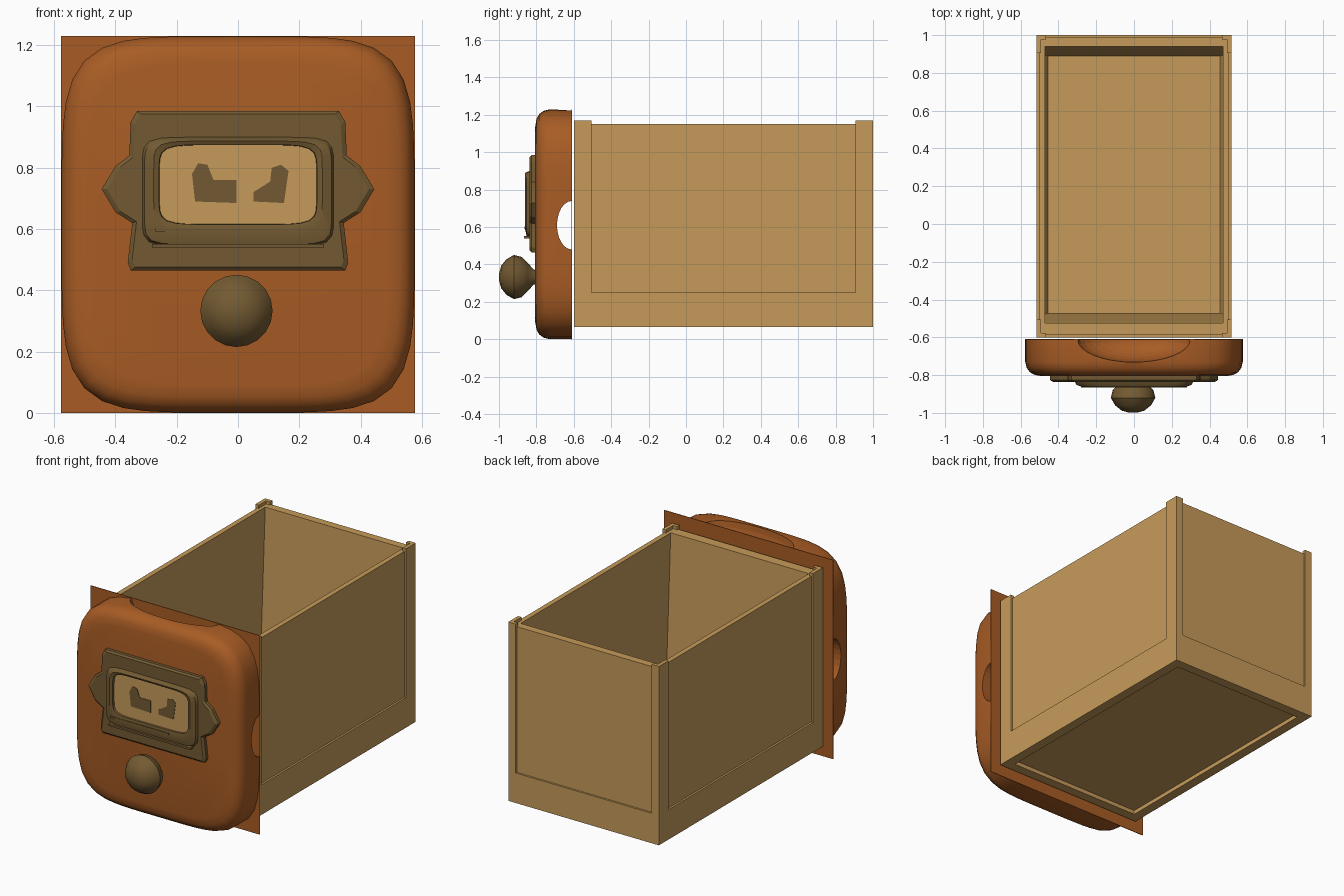
import bpy, bmesh
from math import cos, sin, pi

if "Cube" in bpy.data.objects:
    bpy.data.objects.remove(bpy.data.objects["Cube"])


def material(name, rgb):
    m = bpy.data.materials.new(name)
    m.use_nodes = True
    m.diffuse_color = (*rgb, 1)
    node = next(n for n in m.node_tree.nodes if n.type == "BSDF_PRINCIPLED")
    node.inputs["Base Color"].default_value = (*rgb, 1)
    node.inputs["Roughness"].default_value = 0.8
    return m


TAN = material("pale wood", (0.565, 0.328, 0.102))
ORANGE = material("orange wood", (0.392, 0.107, 0.018))
BRASS = material("aged brass", (0.171, 0.102, 0.032))


def loft(name, rings, mat, wrap=False, smooth=None):
    """Skin a list of equal-length point rings, capped or wrapped round."""
    bm = bmesh.new()
    vs = [[bm.verts.new(p) for p in r] for r in rings]
    n = len(vs[0])
    pairs = list(zip(vs, vs[1:])) + ([(vs[-1], vs[0])] if wrap else [])
    for a, b in pairs:
        for i in range(n):
            j = (i + 1) % n
            bm.faces.new((a[i], a[j], b[j], b[i]))
    if not wrap:
        bm.faces.new(vs[0])
        bm.faces.new(vs[-1])
    bmesh.ops.recalc_face_normals(bm, faces=bm.faces)
    me = bpy.data.meshes.new(name)
    bm.to_mesh(me)
    bm.free()
    me.materials.append(mat)
    ob = bpy.data.objects.new(name, me)
    bpy.context.collection.objects.link(ob)
    if smooth:
        bpy.ops.object.select_all(action="DESELECT")
        ob.select_set(True)
        bpy.context.view_layer.objects.active = ob
        bpy.ops.object.shade_smooth_by_angle(angle=smooth)
    return ob


def rect(x, y0, y1, z):
    return [(-x, y0, z), (x, y0, z), (x, y1, z), (-x, y1, z)]


def box(name, x0, x1, y0, y1, z0, z1, mat):
    r = [[(x0, y0, z), (x1, y0, z), (x1, y1, z), (x0, y1, z)] for z in (z0, z1)]
    return loft(name, r, mat)


def rounded(rx, rz, cz, y, power=5, n=64):
    """Superellipse facing the front at depth y."""
    pts = []
    for i in range(n):
        c, s = cos(2 * pi * i / n), sin(2 * pi * i / n)
        k = (abs(c) ** power + abs(s) ** power) ** (-1 / power)
        pts.append((rx * c * k, y, cz + rz * s * k))
    return pts


def plate(name, outline, y0, y1, mat, taper=1.0, cz=0.73):
    back = [(x, y0, z) for x, z in outline]
    mid = [(x, y1 + 0.01 * (taper < 1), z) for x, z in outline]
    front = [(x * taper, y1, cz + (z - cz) * taper) for x, z in outline]
    return loft(name, [back, mid, front] if taper < 1 else [back, front], mat)


# Open tray with slightly sloping end walls inside
loft("tray", [rect(0.503, -0.588, 0.988, 0.09), rect(0.503, -0.588, 0.988, 1.15),
              rect(0.472, -0.525, 0.94, 1.15), rect(0.472, -0.475, 0.89, 0.115)], TAN)

# Bottom rail, its inner edge leaving a recess under the tray
loft("bottom_rail", [rect(0.515, -0.6, 1, 0.065), rect(0.515, -0.6, 1, 0.25),
                     rect(0.49, -0.575, 0.975, 0.25), rect(0.455, -0.54, 0.94, 0.11),
                     rect(0.455, -0.54, 0.94, 0.065)], TAN, wrap=True)

# Corner posts: a wide strip along the side and a narrow one across the end
for side, sx in (("left", 1), ("right", -1)):
    for end, y, d in (("front", -0.6, 1), ("back", 1, -1)):
        xs = sorted((sx * 0.515, sx * 0.492))
        ys = sorted((y, y + d * 0.095))
        box(f"{end}_{side}_post_side", *xs, *ys, 0.25, 1.17, TAN)
        xs = sorted((sx * 0.492, sx * 0.465))
        ys = sorted((y, y + d * 0.023))
        box(f"{end}_{side}_post_end", *xs, *ys, 0.25, 1.17, TAN)

# Square backing sheet behind the drawer front
box("backing_sheet", -0.578, 0.578, -0.613, -0.609, 0, 1.23, ORANGE)

# Padded drawer front
steps = [(0, -0.613), (0, -0.73), (0.008, -0.762), (0.025, -0.785),
         (0.05, -0.799), (0.09, -0.806)]
front = loft("drawer_front", [rounded(0.576 - i, 0.614 - i, 0.615, y) for i, y in steps],
             ORANGE, smooth=0.7)

# Cutters: a finger scoop in the top and a notch running side to side
scoop = loft("scoop_cutter",
             [[(0.3 * cos(a) * cos(t), -0.612 + 0.12 * sin(a) * cos(t), 1.24 + 0.16 * sin(t))
               for a in [2 * pi * i / 32 for i in range(32)]]
              for t in [-1.5 + 0.2 * k for k in range(16)]], ORANGE)
notch = loft("notch_cutter",
             [[(x, -0.61 + 0.08 * cos(a), 0.61 + 0.13 * sin(a))
               for a in [2 * pi * i / 24 for i in range(24)]] for x in (-0.7, 0.7)], ORANGE)
for cutter in (scoop, notch):
    mod = front.modifiers.new(cutter.name, "BOOLEAN")
    mod.operation = "DIFFERENCE"
    mod.object = cutter
    mod.solver = "EXACT"
    cutter.hide_render = True
    cutter.hide_set(True)

# Label holder: winged flange, raised frame and lower ledge
half = [(0.35, 0.465), (0.36, 0.49), (0.345, 0.62), (0.40, 0.655), (0.445, 0.73),
        (0.40, 0.805), (0.355, 0.84), (0.35, 0.95), (0.33, 0.985)]
plate("holder_flange", half + [(-x, z) for x, z in reversed(half)],
      -0.79, -0.836, BRASS, taper=0.96)
loft("holder_frame", [rounded(0.315, 0.18, 0.722, -0.83, 9), rounded(0.305, 0.172, 0.722, -0.852, 9),
                      rounded(0.275, 0.145, 0.742, -0.862, 8), rounded(0.258, 0.13, 0.745, -0.856, 7),
                      rounded(0.254, 0.128, 0.745, -0.83, 7)], BRASS, wrap=True, smooth=0.6)
box("holder_ledge", -0.28, 0.28, -0.866, -0.83, 0.54, 0.552, BRASS)
box("holder_lip", -0.27, 0.13, -0.864, -0.83, 0.59, 0.602, BRASS)

# Label card with two dark patches
loft("label_card", [rounded(0.256, 0.13, 0.745, y, 7) for y in (-0.834, -0.843)], TAN)
plate("left_patch", [(0.05, 0.69), (0.15, 0.685), (0.165, 0.79), (0.14, 0.81),
                     (0.11, 0.8), (0.105, 0.755), (0.05, 0.72)], -0.842, -0.846, BRASS)
plate("right_patch", [(-0.14, 0.69), (-0.005, 0.685), (-0.005, 0.76), (-0.08, 0.76),
                      (-0.1, 0.81), (-0.13, 0.815), (-0.15, 0.78)], -0.842, -0.846, BRASS)

# Turned knob
profile = [(0.02, -0.999), (0.06, -0.988), (0.095, -0.96), (0.118, -0.92),
           (0.108, -0.88), (0.075, -0.845), (0.04, -0.815), (0.035, -0.79)]
loft("knob", [[(r * cos(a) - 0.005, y, 0.333 + r * sin(a))
               for a in [2 * pi * i / 20 for i in range(20)]] for r, y in profile],
     BRASS, smooth=0.7)
